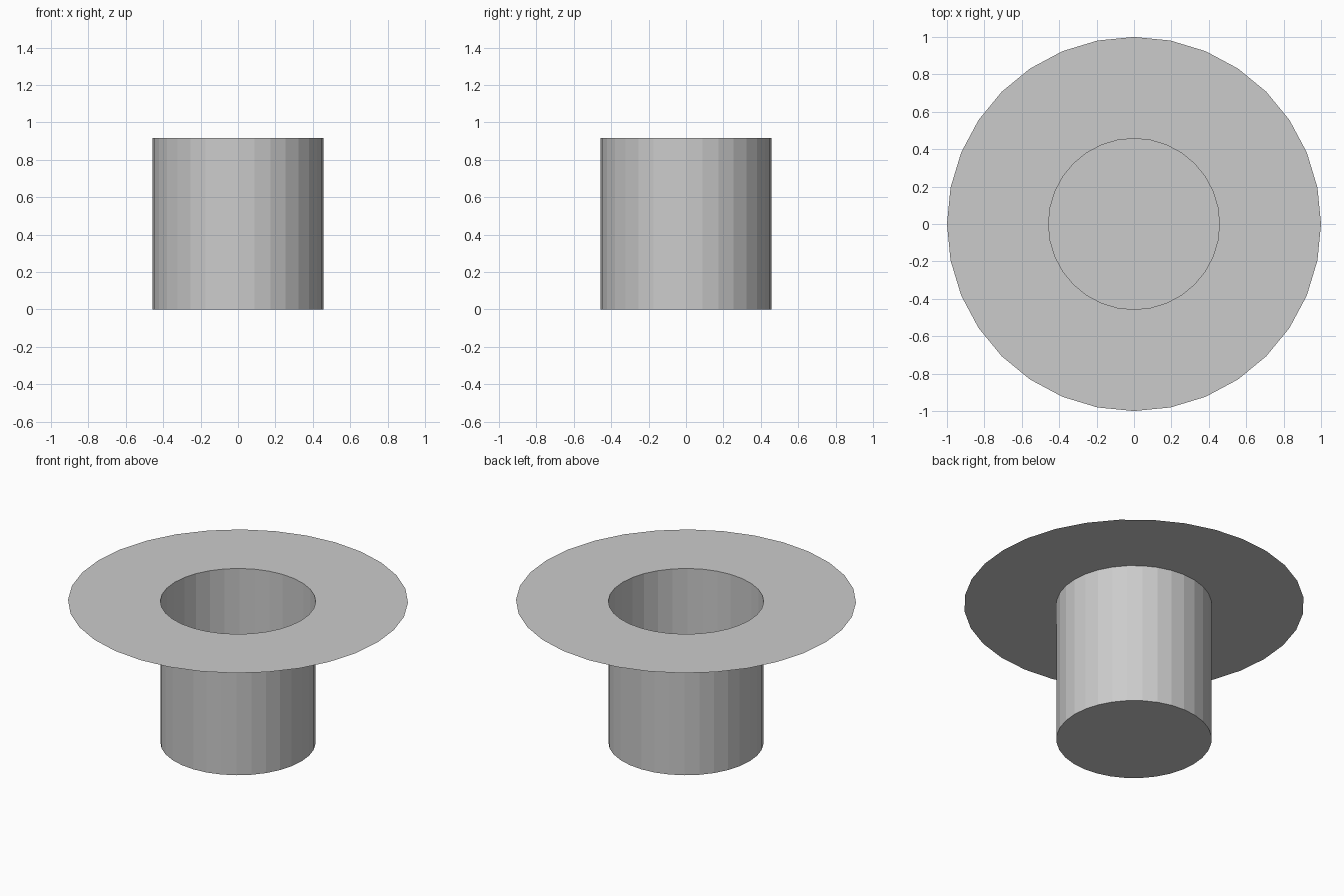
import bpy
import bmesh
from math import cos, sin, tau

if "Cube" in bpy.data.objects:
    bpy.data.objects.remove(bpy.data.objects["Cube"])

SIDES = 32
BRIM_RADIUS = 1.0
CUP_RADIUS = 0.457
HEIGHT = 0.916


def ring(bm, radius, z):
    return [bm.verts.new((radius * cos(tau * i / SIDES),
                          radius * sin(tau * i / SIDES), z))
            for i in range(SIDES)]


def bridge(bm, a, b):
    for i in range(SIDES):
        j = (i + 1) % SIDES
        bm.faces.new((a[i], a[j], b[j], b[i]))


bm = bmesh.new()
base = ring(bm, CUP_RADIUS, 0)
rim = ring(bm, CUP_RADIUS, HEIGHT)
brim = ring(bm, BRIM_RADIUS, HEIGHT)

# Closed bottom
bm.faces.new(base[::-1])
# Thin cup wall, open at the top
bridge(bm, base, rim)
# Flat paper-thin brim around the opening, facing down like the cup's outside
bridge(bm, rim, brim)

mesh = bpy.data.meshes.new("flanged_cup")
bm.to_mesh(mesh)
bm.free()
bpy.context.collection.objects.link(bpy.data.objects.new("flanged_cup", mesh))
